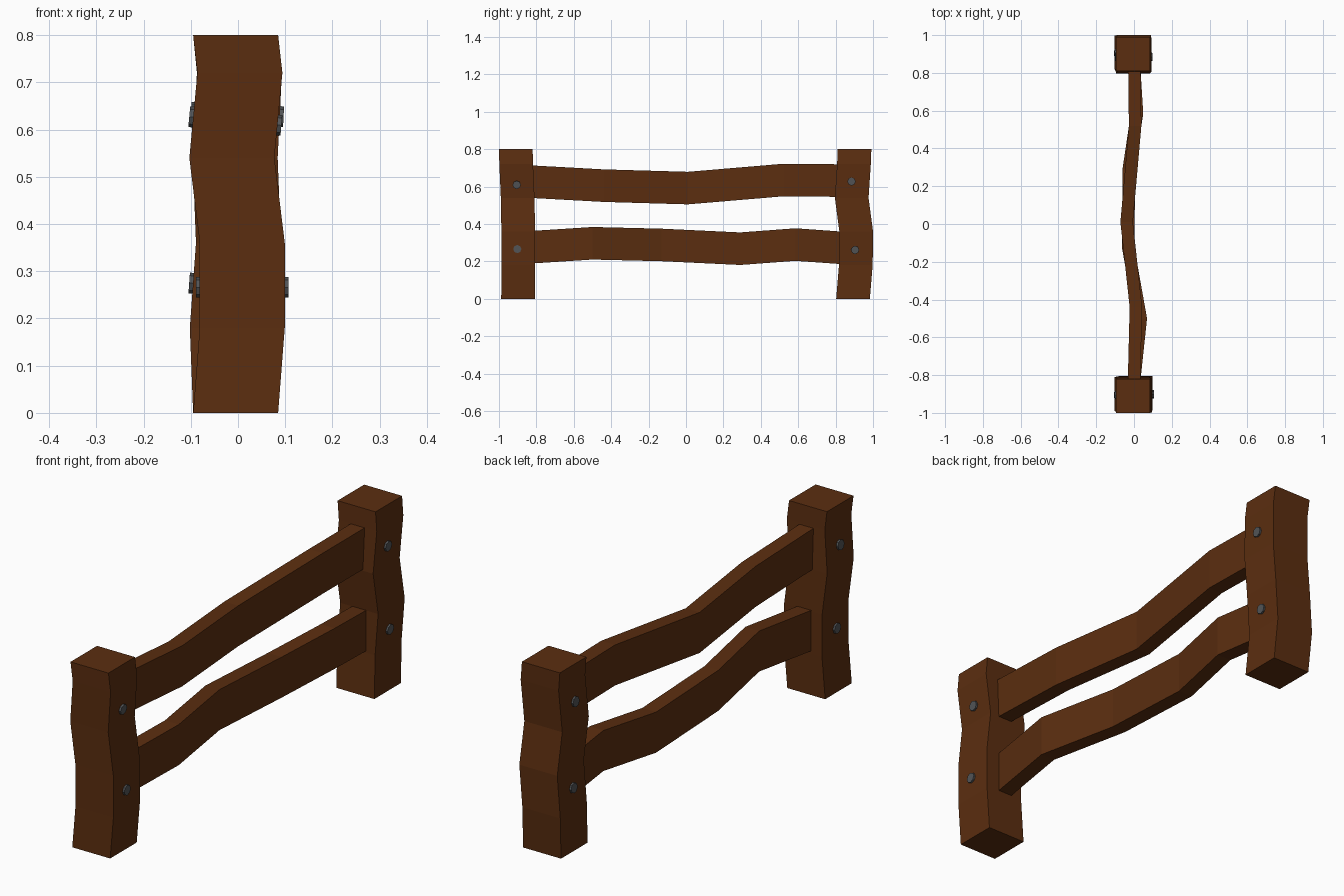
import bpy, math
from mathutils import Vector

if "Cube" in bpy.data.objects:
    bpy.data.objects.remove(bpy.data.objects["Cube"])


def material(name, rgb):
    m = bpy.data.materials.new(name)
    m.diffuse_color = (*rgb, 1)
    m.use_nodes = True
    m.node_tree.nodes["Principled BSDF"].inputs["Base Color"].default_value = m.diffuse_color
    return m


wood = material("brown wood", (0.105, 0.027, 0.005))
metal = material("grey metal", (0.085, 0.09, 0.095))


def beam(name, path, half_a, half_b):
    """Sweep a rectangle with half axes a and b along a bent path, with capped ends."""
    verts, faces = [], []
    a, b = Vector(half_a), Vector(half_b)
    for p in path:
        c = Vector(p)
        verts += [c - a - b, c + a - b, c + a + b, c - a + b]
    for i in range(len(path) - 1):
        for k in range(4):
            n = (k + 1) % 4
            faces.append((4 * i + k, 4 * i + n, 4 * i + 4 + n, 4 * i + 4 + k))
    e = 4 * (len(path) - 1)
    faces += [(3, 2, 1, 0), (e, e + 1, e + 2, e + 3)]
    me = bpy.data.meshes.new(name)
    me.from_pydata(verts, [], faces)
    me.materials.append(wood)
    ob = bpy.data.objects.new(name, me)
    bpy.context.collection.objects.link(ob)
    bpy.context.view_layer.objects.active = ob
    bpy.ops.object.mode_set(mode='EDIT')
    bpy.ops.mesh.select_all(action='SELECT')
    bpy.ops.mesh.normals_make_consistent(inside=False)
    bpy.ops.object.mode_set(mode='OBJECT')
    return ob


# posts: the same crooked shape, the back one turned a quarter
levels = (0, 0.18, 0.36, 0.54, 0.72, 0.8)
front_path = list(zip((-0.005, 0.009, 0.009, -0.013, 0.004, -0.005),
                      (-0.898, -0.896, -0.897, -0.9, -0.908, -0.91), levels))
back_path = list(zip((-0.005, -0.012, 0.001, -0.006, 0.003, -0.005),
                     (0.893, 0.908, 0.91, 0.886, 0.898, 0.901), levels))
beam("front_post", front_path, (0.09, 0, 0), (0, 0.09, 0))
beam("back_post", back_path, (0.09, 0, 0), (0, 0.09, 0))

# rails
beam("upper_rail", [(0, -0.84, 0.627), (0.01, -0.44, 0.605), (-0.039, 0.01, 0.592),
                    (0.006, 0.52, 0.635), (0.002, 0.84, 0.632)],
     (0.033, 0, 0), (0, 0, 0.087))
beam("lower_rail", [(0, -0.84, 0.275), (0.036, -0.5, 0.297), (-0.03, -0.13, 0.288),
                    (-0.028, 0.29, 0.268), (0.016, 0.585, 0.29), (0, 0.84, 0.272)],
     (0.033, 0, 0), (0, 0, 0.087))


# bolts running through the posts, square to the local slope
def bolt(name, path, y, z):
    for p, q in zip(path, path[1:]):
        if p[2] <= z < q[2]:
            t = (z - p[2]) / (q[2] - p[2])
            x = p[0] + t * (q[0] - p[0])
            tilt = math.atan2(q[0] - p[0], q[2] - p[2])
    bpy.ops.mesh.primitive_cylinder_add(vertices=8, radius=0.022, depth=0.196,
                                        location=(x, y, z),
                                        rotation=(0, math.pi / 2 + tilt, 0))
    ob = bpy.context.object
    ob.name = name
    ob.data.materials.append(metal)


bolt("front_upper_bolt", front_path, -0.905, 0.618)
bolt("front_lower_bolt", front_path, -0.902, 0.266)
bolt("back_upper_bolt", back_path, 0.885, 0.632)
bolt("back_lower_bolt", back_path, 0.904, 0.268)
